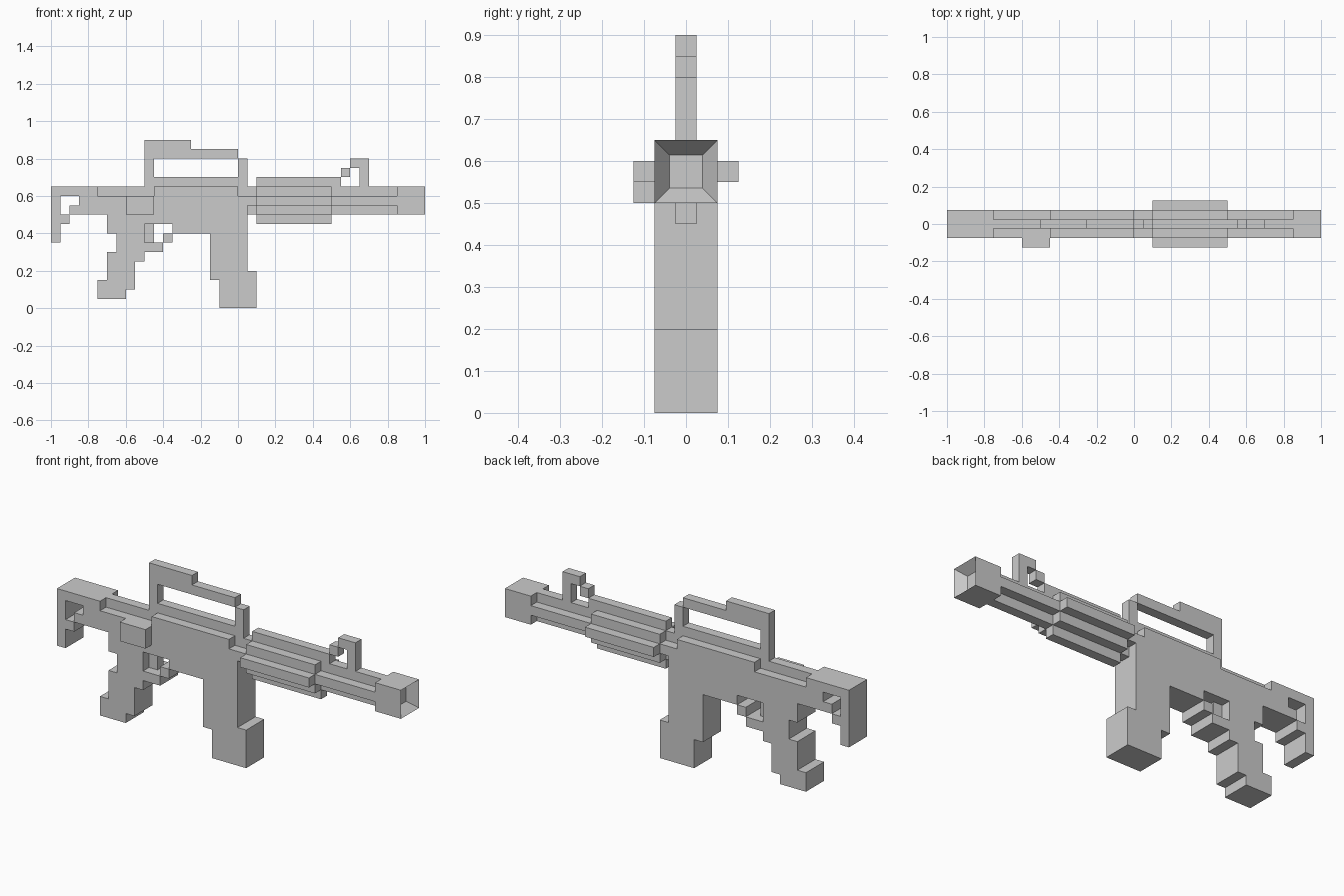
import bpy, bmesh
from mathutils import Vector

if "Cube" in bpy.data.objects:
    bpy.data.objects.remove(bpy.data.objects["Cube"])

CORE, BODY = 0.025, 0.075      # half widths of the thin and the wide layers
AXIS_Z = 0.575                 # barrel height


def extrude(name, pts, vec):
    """Solid from a closed outline of 3D points pushed along vec."""
    bm = bmesh.new()
    face = bm.faces.new([bm.verts.new(p) for p in pts])
    new = bmesh.ops.extrude_face_region(bm, geom=[face])['geom']
    verts = [g for g in new if isinstance(g, bmesh.types.BMVert)]
    bmesh.ops.translate(bm, verts=verts, vec=Vector(vec))
    if not any(face == f for f in bm.faces) or len(bm.faces) < len(pts) + 2:
        bm.faces.new([v for v in bm.verts if v not in verts])
    bmesh.ops.recalc_face_normals(bm, faces=bm.faces)
    mesh = bpy.data.meshes.new(name)
    bm.to_mesh(mesh)
    bm.free()
    ob = bpy.data.objects.new(name, mesh)
    bpy.context.collection.objects.link(ob)
    return ob


def profile(name, pts, half=BODY):
    """Side outline (x, z), symmetric across y."""
    return extrude(name, [(x, -half, z) for x, z in pts], (0, 2 * half, 0))


def box(name, x0, x1, z0, z1, y0=-BODY, y1=BODY):
    pts = [(x0, y0, z0), (x1, y0, z0), (x1, y0, z1), (x0, y0, z1)]
    return extrude(name, pts, (0, y1 - y0, 0))


def stepped_bar(name, x0, x1, steps):
    """Bar along x with a stair-stepped diamond cross-section."""
    r = [0.025 + 0.05 * i for i in range(steps)]
    quarter = []
    for i in range(steps):
        w, h = r[steps - 1 - i], r[i]
        quarter.append((w, h))
        if i < steps - 1:
            quarter.append((r[steps - 2 - i], h))
    upper = quarter + [(-y, z) for y, z in reversed(quarter)]
    ring = upper + [(-y, -z) for y, z in upper]
    return extrude(name, [(x0, y, AXIS_Z + z) for y, z in ring], (x1 - x0, 0, 0))


# Stock with hooked butt
profile("stock", [(-1, .35), (-.95, .35), (-.95, .6), (-.85, .6), (-.85, .55),
                  (-.9, .55), (-.9, .5), (-.75, .5), (-.75, .65), (-1, .65)])
box("stock_hook", -.95, -.9, .45, .5)

# Receiver, top spine and side bolt
profile("receiver", [(-.75, .5), (-.7, .5), (-.7, .4), (-.5, .4), (-.5, .45),
                     (-.35, .45), (-.35, .4), (.05, .4), (.05, .6), (0, .6),
                     (0, .65), (-.45, .65), (-.45, .6), (-.75, .6)])
box("spine", -.75, .05, .6, .65, -CORE, CORE)
box("bolt", -.6, -.45, .5, .6, -.125, -BODY)

# Grip, trigger and guard
profile("grip", [(-.65, .4), (-.65, .3), (-.7, .3), (-.7, .15), (-.75, .15),
                 (-.75, .05), (-.6, .05), (-.6, .1), (-.55, .1), (-.55, .25),
                 (-.5, .25), (-.5, .4)])
box("trigger", -.5, -.45, .35, .45, -CORE, CORE)
box("trigger_guard", -.5, -.4, .3, .35)
box("trigger_guard_front", -.4, -.35, .35, .4)

# Magazine
profile("magazine", [(-.15, .4), (-.15, .15), (-.1, .15), (-.1, 0), (.1, 0),
                     (.1, .2), (.05, .2), (.05, .4)])

# Carry handle
profile("carry_handle", [(-.5, .65), (0, .65), (0, .7), (-.45, .7), (-.45, .8),
                         (0, .8), (0, .85), (-.25, .85), (-.25, .9), (-.5, .9)], CORE)
box("carry_handle_front", 0, .05, .65, .8, -CORE, CORE)

# Barrel, handguard and front sight
stepped_bar("barrel", .05, .85, 2)
stepped_bar("handguard", .1, .5, 3)
box("handguard_tip", .5, .55, .65, .7, -CORE, CORE)
box("sight_bead", .55, .6, .7, .75, -CORE, CORE)
profile("front_sight", [(.65, .65), (.7, .65), (.7, .8), (.6, .8), (.6, .75),
                        (.65, .75)], CORE)

# Muzzle block with recessed bore
muzzle = box("muzzle", .85, 1, .5, .65)
bm = bmesh.new()
bm.from_mesh(muzzle.data)
bm.normal_update()
end = max(bm.faces, key=lambda f: f.calc_center_median().x)
bmesh.ops.inset_region(bm, faces=[end], thickness=.05)
bmesh.ops.translate(bm, verts=end.verts[:], vec=(-.05, 0, 0))
bm.to_mesh(muzzle.data)
bm.free()
